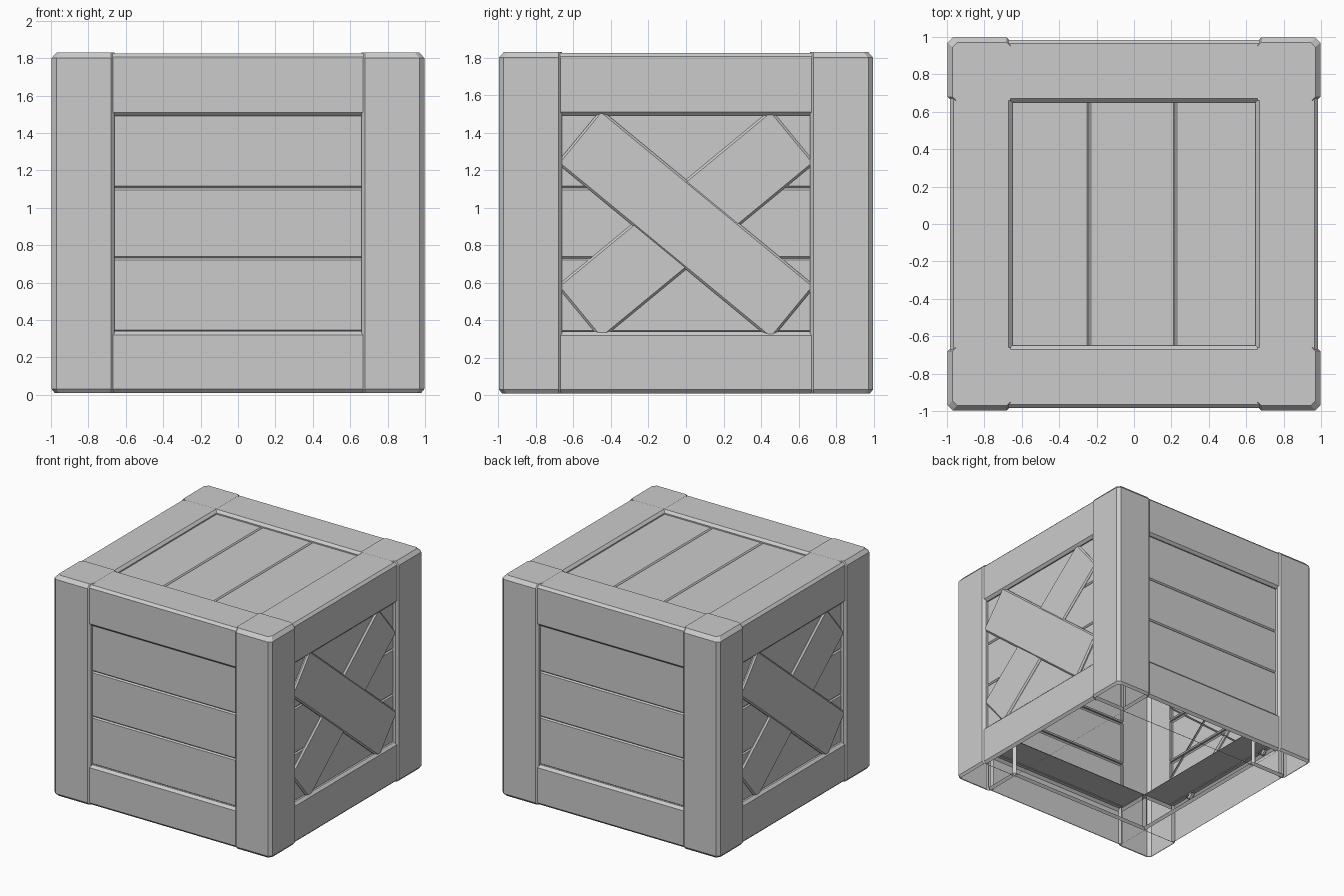
import bpy, bmesh, math
from mathutils import Matrix, Vector

if "Cube" in bpy.data.objects:
    bpy.data.objects.remove(bpy.data.objects["Cube"])

CENTRE_Z = 0.91


def finish(name, bm):
    mesh = bpy.data.meshes.new(name)
    bm.to_mesh(mesh)
    bm.free()
    obj = bpy.data.objects.new(name, mesh)
    bpy.context.collection.objects.link(obj)
    return obj


def board(name, lo, hi, matrix, bevel=0.02, open_dirs=()):
    """Chamfered board between two corners; faces towards open_dirs are left off."""
    lo, hi = Vector(lo), Vector(hi)
    bm = bmesh.new()
    bmesh.ops.create_cube(bm, size=1)
    for v in bm.verts:
        v.co = (lo + hi) / 2 + Vector(a * b for a, b in zip(v.co, hi - lo))
    bmesh.ops.bevel(bm, geom=bm.edges[:], offset=bevel, segments=1,
                    profile=0.5, affect='EDGES')
    bm.normal_update()
    drop = [f for f in bm.faces
            if any(f.normal.dot(Vector(d)) > 0.75 for d in open_dirs)]
    bmesh.ops.delete(bm, geom=drop, context='FACES')
    bm.transform(matrix)
    return finish(name, bm)


def post(name, matrix):
    """Hollow corner post: outer shell with chamfered edges and a cap."""
    def outline(out, c):
        half = [(0.66, 0.94), (0.66, out - 0.02), (0.68, out), (out - c, out)]
        return half + [(b, a) for a, b in reversed(half)]

    bm = bmesh.new()
    rings = []
    for z, out in ((0.01, 0.98), (0.03, 0.996), (1.80, 0.996), (1.83, 0.97)):
        rings.append([bm.verts.new((x, -y, z)) for x, y in outline(out, 0.025)])
    for a, b in zip(rings, rings[1:]):
        for i in range(len(a) - 1):
            bm.faces.new((a[i], a[i + 1], b[i + 1], b[i]))
    inner = bm.verts.new((0.66, -0.66, 1.83))
    bm.faces.new(rings[-1] + [inner])
    bmesh.ops.recalc_face_normals(bm, faces=bm.faces[:])
    bm.transform(matrix)
    return finish(name, bm)


ENDS = ((1, 0, 0), (-1, 0, 0))
INNER, DOWN = (0, 1, 0), (0, 0, -1)

# Four sides, each built facing the front and turned into place
for k, side in enumerate(("front", "right", "back", "left")):
    turn = Matrix.Rotation(k * math.pi / 2, 4, 'Z')
    post(side + "_corner_post", turn)
    # Frame beams; the lower one is open underneath
    board(side + "_top_beam", (-0.69, -0.985, 1.49), (0.69, -0.65, 1.825),
          turn, 0.02, ENDS)
    board(side + "_bottom_beam", (-0.69, -0.985, 0.01), (0.69, -0.65, 0.34),
          turn, 0.02, ENDS + (INNER, DOWN))
    # Recessed wall planks
    levels = (0.335, 0.73, 1.105, 1.50)
    for i, (a, b) in enumerate(zip(levels, levels[1:])):
        board(f"{side}_plank_{i + 1}", (-0.67, -0.955, a), (0.67, -0.92, b),
              turn, 0.01, (INNER,))
    # Crossed braces on the two end walls
    if side in ("right", "left"):
        for tag, sign, face in (("falling", 1, -0.977), ("rising", -1, -0.970)):
            tilt = (Matrix.Translation((0, 0, CENTRE_Z))
                    @ Matrix.Rotation(sign * math.radians(39.5), 4, 'Y'))
            board(f"{side}_{tag}_brace", (-0.74, face, -0.185),
                  (0.74, -0.93, 0.185), turn @ tilt, 0.012, (INNER,))

# Recessed lid planks
edges = (-0.67, -0.24, 0.22, 0.67)
for i, (a, b) in enumerate(zip(edges, edges[1:])):
    board(f"lid_plank_{i + 1}", (a, -0.67, 1.76), (b, 0.67, 1.795),
          Matrix.Identity(4), 0.01, (DOWN,))
